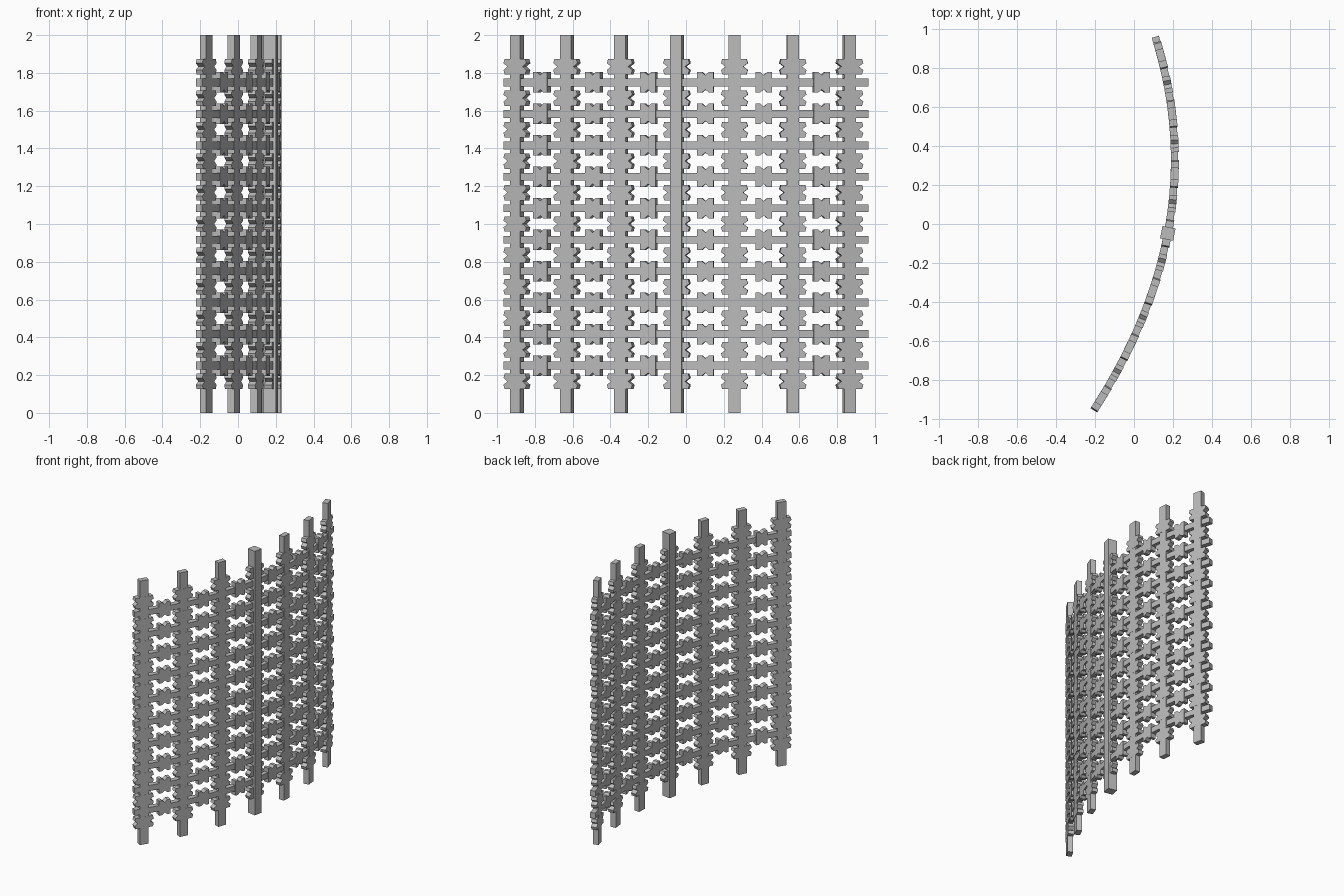
import bpy
import bmesh
from mathutils import Vector

cube = bpy.data.objects.get("Cube")
if cube:
    bpy.data.objects.remove(cube, do_unlink=True)

grey = bpy.data.materials.new("plain grey")
grey.use_nodes = True
grey.diffuse_color = (0.5, 0.5, 0.5, 1)
grey.node_tree.nodes["Principled BSDF"].inputs["Base Color"].default_value = (0.5, 0.5, 0.5, 1)

POSTS = [-0.895, -0.63, -0.345, -0.048, 0.257, 0.565, 0.865]
MIDS = [(a + b) / 2 for a, b in zip(POSTS, POSTS[1:])]
PITCH = 1 / 6


def frame(y):
    """Point, tangent and outward normal on the curved plan line."""
    point = Vector((0.182 + 0.166 * y - 0.252 * y * y, y, 0))
    tangent = Vector((0.166 - 0.504 * y, 1, 0)).normalized()
    return point, tangent, Vector((tangent.y, -tangent.x, 0))


def add_prism(bm, rings):
    """Join two matching outlines into a closed solid."""
    back, front = [[bm.verts.new(p) for p in ring] for ring in rings]
    bm.faces.new(back)
    bm.faces.new(front[::-1])
    n = len(back)
    for i in range(n):
        j = (i + 1) % n
        bm.faces.new((back[i], front[i], front[j], back[j]))


def add_plate(bm, outline, y, z, depth):
    """Stand a flat outline on the plan line, facing outward."""
    point, tangent, normal = frame(y)
    add_prism(bm, [[point + tangent * u + normal * s * depth / 2 + Vector((0, 0, z + v))
                    for u, v in outline] for s in (-1, 1)])


def finish(bm, name):
    bmesh.ops.recalc_face_normals(bm, faces=bm.faces)
    mesh = bpy.data.meshes.new(name)
    bm.to_mesh(mesh)
    bm.free()
    mesh.materials.append(grey)
    bpy.context.collection.objects.link(bpy.data.objects.new(name, mesh))


def mirrored(quarter):
    """Full outline from the upper right quarter, listed clockwise from the top."""
    right = quarter + [(u, -v) for u, v in quarter[::-1] if v]
    return right + [(-u, v) for u, v in right[::-1] if u]


post_outline = [(-0.032, 0), (0.032, 0), (0.032, 2), (-0.032, 2)]
post_tie = mirrored([(0.064, 0.041), (0.071, 0.018), (0.047, 0)])
mid_tie = mirrored([(0, 0.038), (0.02, 0.055), (0.043, 0.055)])

# Upright posts with notched side plates; the middle post is deeper
for i, y in enumerate(POSTS):
    bm = bmesh.new()
    add_plate(bm, post_outline, y, 0, 0.068 if i == 3 else 0.04)
    finish(bm, f"post_{i + 1}")
    bm = bmesh.new()
    for k in range(11):
        add_plate(bm, post_tie, y, (k + 1) * PITCH, 0.041)
    finish(bm, f"post_plates_{i + 1}")

# Notched plates on the crossbars between posts
for i, y in enumerate(MIDS):
    bm = bmesh.new()
    for k in range(10):
        add_plate(bm, mid_tie, y, (k + 1.5) * PITCH, 0.041)
    finish(bm, f"bar_plates_{i + 1}")

# Curved crossbars
stations = [frame(y) for y in sorted(POSTS + MIDS + [-0.955, 0.96])]
bar_plan = ([p + n * 0.019 for p, t, n in stations]
            + [p - n * 0.019 for p, t, n in stations[::-1]])
for k in range(10):
    bm = bmesh.new()
    z = (k + 1.5) * PITCH
    add_prism(bm, [[p + Vector((0, 0, z + s * 0.021)) for p in bar_plan] for s in (-1, 1)])
    finish(bm, f"crossbar_{k + 1}")
